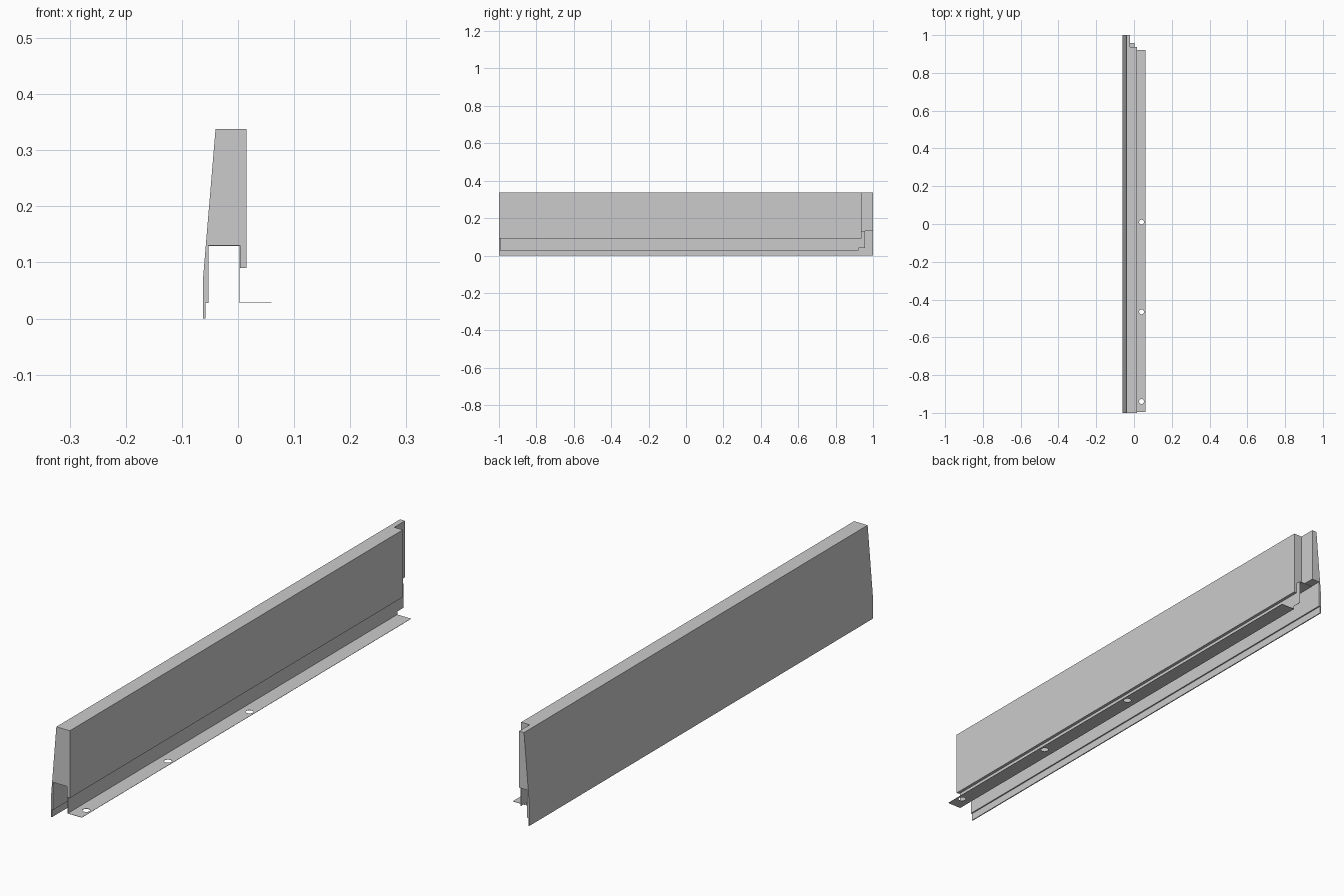
import bpy, bmesh
from mathutils import Vector

if "Cube" in bpy.data.objects:
    bpy.data.objects.remove(bpy.data.objects["Cube"])


def prism(name, pts, axis, lo, hi):
    """Extrude a 2D outline along an axis (remaining axes in x, y, z order)."""
    bm = bmesh.new()

    def place(p, d):
        c = list(p)
        c.insert("xyz".index(axis), d)
        return c

    face = bm.faces.new([bm.verts.new(place(p, lo)) for p in pts])
    ext = bmesh.ops.extrude_face_region(bm, geom=[face])
    step = Vector(place((0, 0), hi - lo))
    bmesh.ops.translate(bm, vec=step,
                        verts=[g for g in ext["geom"] if isinstance(g, bmesh.types.BMVert)])
    bmesh.ops.recalc_face_normals(bm, faces=bm.faces)
    mesh = bpy.data.meshes.new(name)
    bm.to_mesh(mesh)
    bm.free()
    ob = bpy.data.objects.new(name, mesh)
    bpy.context.collection.objects.link(ob)
    return ob


def rect(a0, a1, b0, b1):
    return [(a0, b0), (a1, b0), (a1, b1), (a0, b1)]


def cut(ob, cutter):
    mod = ob.modifiers.new("cut", "BOOLEAN")
    mod.operation = "DIFFERENCE"
    mod.solver = "EXACT"
    mod.object = cutter
    cutter.hide_render = True
    cutter.hide_set(True)


T = 0.001  # sheet thickness

# Tapered panel with open channel and stepped outer lip
panel = prism("panel", [(-0.04, 0.338), (0.015, 0.338), (0.015, 0.09), (0.0035, 0.09),
                        (0.0035, 0.13), (-0.053, 0.13), (-0.053, 0.028), (-0.058, 0.028),
                        (-0.058, 0.0), (-0.062, 0.0), (-0.062, 0.075)], "y", -1, 1)

# Rebate at the far end of the panel
cut(panel, prism("rebate_cutter", rect(-0.02, 0.1, 0.938, 1.1), "z", 0.05, 0.5))

# Sheet bracket: channel liner, upright web with stepped end, flange
prism("bracket_top", rect(-0.053, 0.0035, -0.995, 0.957), "z", 0.13 - T, 0.13)
prism("bracket_web", [(-0.995, 0.028), (0.922, 0.028), (0.922, 0.04), (0.957, 0.04),
                      (0.957, 0.13), (-0.995, 0.13)], "x", 0.0035 - T, 0.0035)
flange = prism("bracket_flange", rect(0.0025, 0.06, -0.995, 0.922), "z", 0.028, 0.028 + T)

# Screw holes in the flange
for i, y in enumerate((-0.94, -0.465, 0.01)):
    bpy.ops.mesh.primitive_cylinder_add(vertices=32, radius=0.013, depth=0.05,
                                        location=(0.04, y, 0.028))
    hole = bpy.context.object
    hole.name = f"hole_cutter_{i + 1}"
    cut(flange, hole)
